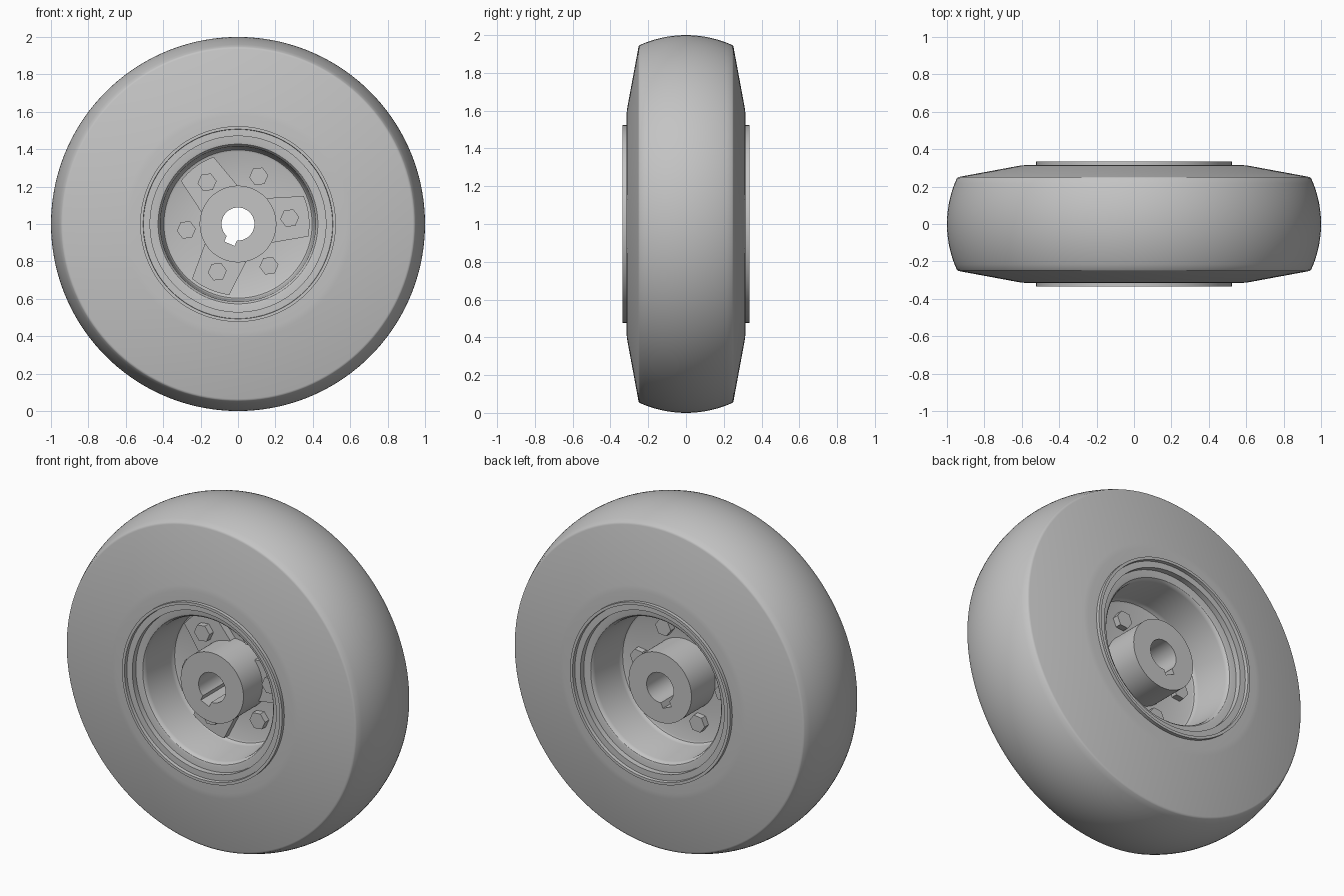
import bpy, bmesh
from math import sin, cos, pi, radians, asin, sqrt
from mathutils import Vector

cube = bpy.data.objects.get("Cube")
if cube:
    bpy.data.objects.remove(cube, do_unlink=True)

AXLE_Z = 1.0
TURN = radians(6.5)      # rotation of the bolt pattern around the axle

grey = bpy.data.materials.new("light grey")
grey.use_nodes = True
COLOUR = (0.55, 0.55, 0.55, 1)
grey.diffuse_color = COLOUR
grey.node_tree.nodes["Principled BSDF"].inputs["Base Color"].default_value = COLOUR


def finish(bm, name):
    bmesh.ops.recalc_face_normals(bm, faces=bm.faces)
    mesh = bpy.data.meshes.new(name)
    bm.to_mesh(mesh)
    bm.free()
    mesh.materials.append(grey)
    obj = bpy.data.objects.new(name, mesh)
    obj.location.z = AXLE_Z
    bpy.context.collection.objects.link(obj)
    bpy.ops.object.select_all(action='DESELECT')
    obj.select_set(True)
    bpy.context.view_layer.objects.active = obj
    bpy.ops.object.shade_smooth_by_angle(angle=radians(30))
    return obj


def lathe(name, profile, steps=144):
    """Revolve a closed (radius, y) profile around the axle."""
    bm = bmesh.new()
    rings = []
    for i in range(steps):
        a = 2 * pi * i / steps
        rings.append([bm.verts.new((r * cos(a), y, r * sin(a))) for r, y in profile])
    n = len(profile)
    for i in range(steps):
        p, q = rings[i], rings[(i + 1) % steps]
        for j in range(n):
            k = (j + 1) % n
            bm.faces.new((p[j], p[k], q[k], q[j]))
    return finish(bm, name)


def prism(name, loops, y0, y1):
    """Extrude an outline, with optional holes, along the axle."""
    bm = bmesh.new()
    edges = []
    for loop in loops:
        vs = [bm.verts.new((x, y0, z)) for x, z in loop]
        edges += [bm.edges.new((vs[i - 1], vs[i])) for i in range(len(vs))]
    bmesh.ops.triangle_fill(bm, edges=edges, use_beauty=True)
    ext = bmesh.ops.extrude_face_region(bm, geom=bm.faces[:])
    moved = [v for v in ext["geom"] if isinstance(v, bmesh.types.BMVert)]
    bmesh.ops.translate(bm, verts=moved, vec=Vector((0, y1 - y0, 0)))
    return finish(bm, name)


def arc(radius, start, end, count):
    return [(radius * cos(start + (end - start) * i / count),
             radius * sin(start + (end - start) * i / count)) for i in range(count + 1)]


def rotate(points, a):
    return [(x * cos(a) - z * sin(a), x * sin(a) + z * cos(a)) for x, z in points]


def mirrored(half):
    """Close a front half profile with its rear copy."""
    return half + [(r, -y) for r, y in reversed(half)]


# Tyre: crowned tread, sloping sidewalls, flat bead
CROWN = 0.595
tread = []
for i in range(9):
    y = -0.245 * (1 - i / 8.5)
    tread.append((1 - CROWN + sqrt(CROWN ** 2 - y * y), y))
tyre_half = [(0.47, -0.315), (0.58, -0.315), (0.61, -0.312), (0.935, -0.252), (0.942, -0.25)]
lathe("tyre", mirrored(tyre_half + tread))

# Rim: raised lip, recessed shelf, rounded barrel and centre web
rim_half = [(0.18, -0.02), (0.385, -0.02), (0.396, -0.025), (0.403, -0.037),
            (0.405, -0.05), (0.415, -0.255), (0.419, -0.27), (0.427, -0.279),
            (0.438, -0.282), (0.503, -0.282), (0.507, -0.335), (0.523, -0.335),
            (0.523, -0.3)]
lathe("rim", mirrored(rim_half))

# Hub with a keyed bore
KEY = 0.03
gap = asin(KEY / 0.088)
bore = arc(0.088, gap, 2 * pi - gap, 48) + [(0.115, -KEY), (0.115, KEY)]
bore = rotate(bore, TURN + radians(240))
prism("hub", [arc(0.205, 0, 2 * pi, 96)[:-1], bore], -0.242, 0.242)

# Three mounting arms on the front of the web
arm = [(0.17, -0.12)] + arc(0.382, radians(-16.5), radians(16.5), 12) + [(0.17, 0.12)]
for i in range(3):
    prism(f"mounting_arm_{i + 1}", [rotate(arm, TURN + i * 2 * pi / 3)], -0.065, -0.019)

# Hex bolts in front, nuts behind
for i in range(6):
    a = TURN + i * pi / 3
    hexagon = [(x + 0.278, z) for x, z in arc(0.051, 0, 2 * pi, 6)[:-1]]
    outline = [rotate(hexagon, a)]
    seat = -0.064 if i % 2 == 0 else -0.019
    prism(f"bolt_head_{i + 1}", outline, seat - 0.038, seat)
    prism(f"bolt_nut_{i + 1}", outline, 0.019, 0.057)
